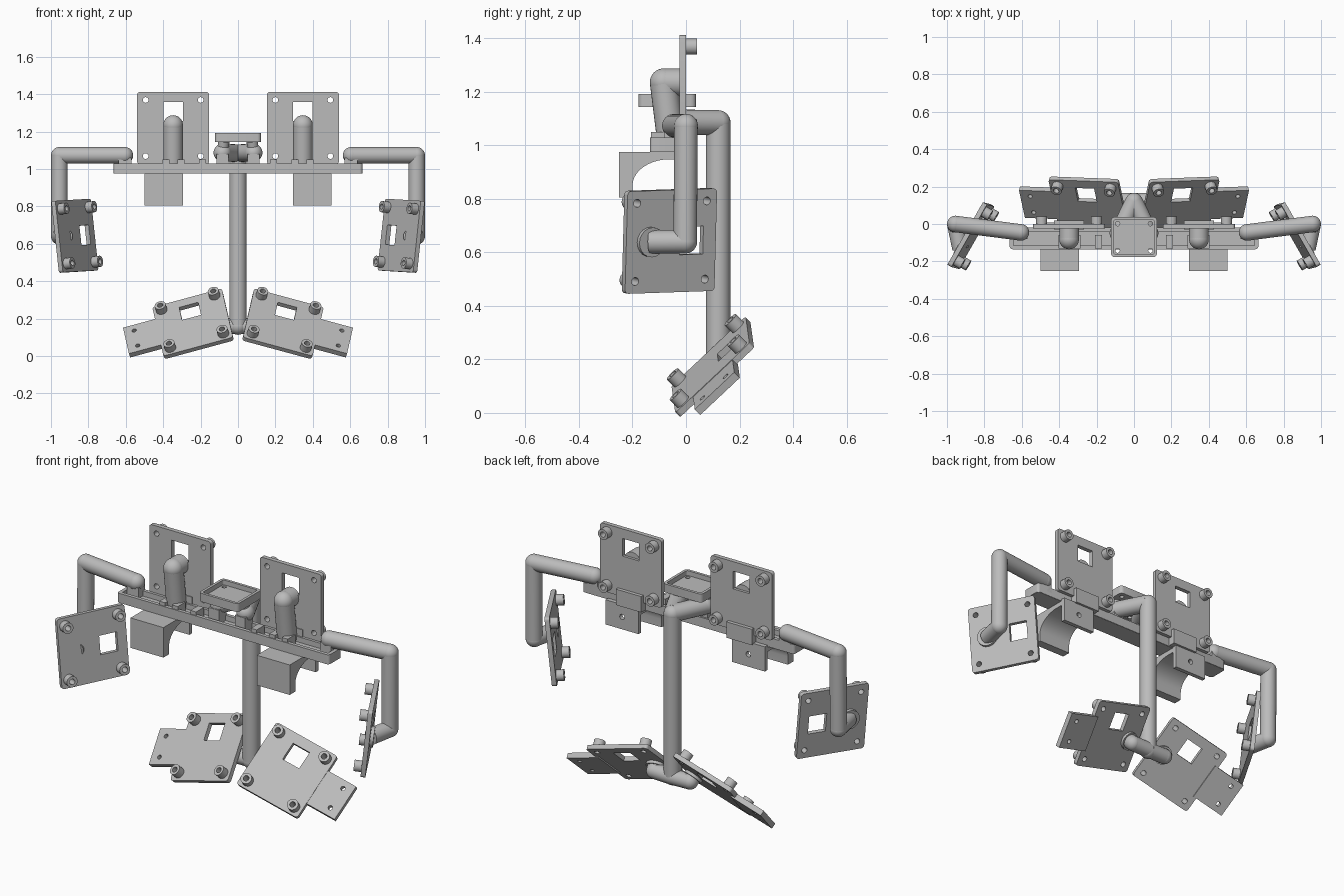
import bpy, bmesh
from math import cos, sin, pi
from mathutils import Matrix, Vector

cube = bpy.data.objects.get("Cube")
if cube:
    bpy.data.objects.remove(cube, do_unlink=True)

grey = bpy.data.materials.new("mid_grey")
grey.use_nodes = True
grey.diffuse_color = (0.5, 0.5, 0.5, 1)
grey.node_tree.nodes["Principled BSDF"].inputs["Base Color"].default_value = (0.5, 0.5, 0.5, 1)
parts = []


def finish(name, mesh, mirror):
    mesh.materials.clear()
    mesh.materials.append(grey)
    obj = bpy.data.objects.new(name, mesh)
    bpy.context.collection.objects.link(obj)
    if mirror:
        mod = obj.modifiers.new("Mirror", 'MIRROR')
        mod.use_mirror_merge = False
    parts.append(obj)
    return obj


def frame(center, u, v):
    """Matrix whose local x and y follow u and v, local z is their normal."""
    u, v = Vector(u).normalized(), Vector(v).normalized()
    n = u.cross(v).normalized()
    v = n.cross(u)
    m = Matrix((u, v, n)).transposed().to_4x4()
    m.translation = center
    return m


def circle(x, y, r, steps=20):
    return [(x + r * cos(2 * pi * i / steps), y + r * sin(2 * pi * i / steps)) for i in range(steps)]


def rect(x, y, w, h, r=0.0):
    """Rectangle outline with optional rounded corners."""
    pts = []
    for k, (sx, sy) in enumerate(((1, 1), (-1, 1), (-1, -1), (1, -1))):
        cx, cy = x + sx * (w / 2 - r), y + sy * (h / 2 - r)
        steps = 4 if r else 0
        for i in range(steps + 1):
            a = pi / 2 * (k + i / max(steps, 1))
            pts.append((cx + r * cos(a), cy + r * sin(a)))
    return pts


def slab(name, loops, low, high, matrix, mirror=True):
    """Flat shape with holes, extruded along the frame normal."""
    cu = bpy.data.curves.new(name, 'CURVE')
    cu.dimensions = '2D'
    cu.fill_mode = 'BOTH'
    cu.extrude = (high - low) / 2
    for loop in loops:
        sp = cu.splines.new('POLY')
        sp.points.add(len(loop) - 1)
        for p, co in zip(sp.points, loop):
            p.co = (co[0], co[1], 0, 1)
        sp.use_cyclic_u = True
    tmp = bpy.data.objects.new(name + "_outline", cu)
    bpy.context.collection.objects.link(tmp)
    dg = bpy.context.evaluated_depsgraph_get()
    mesh = bpy.data.meshes.new_from_object(tmp.evaluated_get(dg))
    bpy.data.objects.remove(tmp, do_unlink=True)
    bm = bmesh.new()
    bm.from_mesh(mesh)
    bmesh.ops.remove_doubles(bm, verts=bm.verts, dist=1e-5)
    bmesh.ops.recalc_face_normals(bm, faces=bm.faces)
    bm.to_mesh(mesh)
    bm.free()
    mesh.transform(matrix @ Matrix.Translation((0, 0, (low + high) / 2)))
    return finish(name, mesh, mirror)


def tube(name, points, r, balls, mirror=True):
    """Straight round tubes through points, with balls at the listed points."""
    bm = bmesh.new()
    pts = [Vector(p) for p in points]
    for a, b in zip(pts, pts[1:]):
        d = b - a
        m = Matrix.Translation((a + b) / 2) @ d.to_track_quat('Z', 'Y').to_matrix().to_4x4()
        bmesh.ops.create_cone(bm, cap_ends=True, segments=28, radius1=r, radius2=r,
                              depth=d.length, matrix=m)
    for i in balls:
        bmesh.ops.create_uvsphere(bm, u_segments=28, v_segments=16, radius=r * 1.01,
                                  matrix=Matrix.Translation(pts[i]))
    mesh = bpy.data.meshes.new(name)
    bm.to_mesh(mesh)
    bm.free()
    return finish(name, mesh, mirror)


def box(name, x, y, z, mirror=True):
    """Box from min and max along each axis."""
    m = Matrix.Translation(((x[0] + x[1]) / 2, (y[0] + y[1]) / 2, 0))
    return slab(name, [rect(0, 0, x[1] - x[0], y[1] - y[0])], z[0], z[1], m, mirror)


T = 0.0125  # half thickness of the mounting plates


def mount_plate(name, m):
    """Square plate with a window, four screw holes and four hollow bosses."""
    spots = [(su * 0.147, sv * 0.15) for su in (1, -1) for sv in (1, -1)]
    holes = [circle(x, y, 0.015) for x, y in spots]
    slab(name, [rect(0, 0, 0.385, 0.385, 0.015), rect(0, 0.088, 0.105, 0.1)] + holes, -T, T, m)
    for i, (x, y) in enumerate(spots):
        slab(f"{name}_boss_{i + 1}", [circle(x, y, 0.03), circle(x, y, 0.015)], T, 0.053, m)


# Frames of the three plate pairs, left side only
upper = frame((0.347, -0.0125, 1.219), (-1, 0, 0), (0, 0, 1))
side = frame((0.872, -0.062, 0.643), (0.04, 0.01, 0.375), (-0.19, 0.335, 0.02))
lower = frame((0.24, 0.1, 0.172), (0.37, 0.014, -0.1), (0.06, 0.277, 0.26))
mount_plate("upper_plate", upper)
mount_plate("side_plate", side)
mount_plate("lower_plate", lower)

# Outer tongue of the lower plates
slab("lower_tongue", [rect(0.27, 0, 0.2, 0.205), circle(0.315, 0.06, 0.012), circle(0.315, -0.06, 0.012)],
     -0.02, 0.010, lower)

# Cross bar: shallow open channel
bar = frame((0, -0.0775, 0), (1, 0, 0), (0, 1, 0))
slab("bar_floor", [rect(0, 0, 1.32, 0.11, 0.012)], 0.975, 1.0, bar, False)
slab("bar_rim", [rect(0, 0, 1.33, 0.115, 0.015), rect(0, 0, 1.29, 0.075)], 0.976, 1.03, bar, False)
for i, x in enumerate((0.19, 0.305, 0.385)):
    box(f"bar_clip_{i + 1}", (x - 0.018, x + 0.018), (-0.13, -0.06), (0.99, 1.05))
box("plate_lug", (0.267, 0.427), (-0.03, 0.02), (0.98, 1.07))

# Hooks under the bar with a curved inner side
arc = [(-0.06 - 0.14 * cos(a), 0.85 + 0.098 * sin(a)) for a in [pi / 2 * i / 10 for i in range(11)]]
hook = [(-0.25, 0.975), (-0.25, 0.805), (-0.2, 0.805)] + arc + [(-0.005, 0.948), (-0.005, 0.975)]
slab("hook", [hook], 0.293, 0.5, frame((0, 0, 0), (0, 1, 0), (0, 0, 1)))
slab("hook_back", [rect(0, 0, 0.207, 0.14), circle(0, 0, 0.015)], -0.012, 0.012,
     frame((0.3965, -0.005, 0.915), (-1, 0, 0), (0, 0, 1)))

# Bent towers holding the upper plates
tube("upper_tower", [(0.347, -0.055, 1.01), (0.347, -0.083, 1.235), (0.347, -0.015, 1.235)], 0.052, [1])

# Side arms and their end collars
arm_end = side @ Vector((0, -0.09, -T))
tube("side_arm", [(0.605, -0.045, 1.073), (0.955, 0, 1.073), (0.955, -0.003, 0.64), arm_end],
     0.044, [0, 1, 2])
box("arm_foot", (0.57, 0.64), (-0.08, -0.02), (1.0, 1.06))
slab("side_collar", [circle(0, -0.09, 0.056)], -0.03, -T, side)

# Central post with forked top and forked bottom
tube("post", [(0, 0.12, 0.16), (0, 0.12, 1.085)], 0.046, [0, 1], False)
tube("top_fork", [(0, 0.12, 1.085), (0.083, -0.05, 1.087)], 0.047, [1])
box("fork_foot", (0.05, 0.115), (-0.1, -0.03), (1.0, 1.08))
tube("tray_stem", [(0.083, -0.05, 1.09), (0.075, -0.065, 1.15)], 0.03, [])
joint = lower @ Vector((-0.12, -0.01, -0.05))
tube("bottom_fork", [(0, 0.125, 0.16), joint, lower @ Vector((-0.12, -0.01, -T))], 0.042, [1])
slab("lower_collar", [circle(-0.12, -0.01, 0.052)], -0.028, -T, lower)

# Open tray above the middle of the bar
tray = frame((0, -0.07, 0), (1, 0, 0), (0, 1, 0))
slab("tray_floor", [rect(0, 0, 0.235, 0.2, 0.01)]
     + [circle(sx * 0.088, sy * 0.072, 0.012) for sx in (1, -1) for sy in (1, -1)], 1.145, 1.165, tray, False)
slab("tray_rim", [rect(0, 0, 0.246, 0.215, 0.02), rect(0, 0, 0.215, 0.184, 0.01)], 1.144, 1.192, tray, False)

# Smooth round parts, keep flat edges sharp
bpy.ops.object.select_all(action='DESELECT')
for obj in parts:
    obj.select_set(True)
bpy.context.view_layer.objects.active = parts[0]
bpy.ops.object.shade_smooth_by_angle(angle=0.6)
